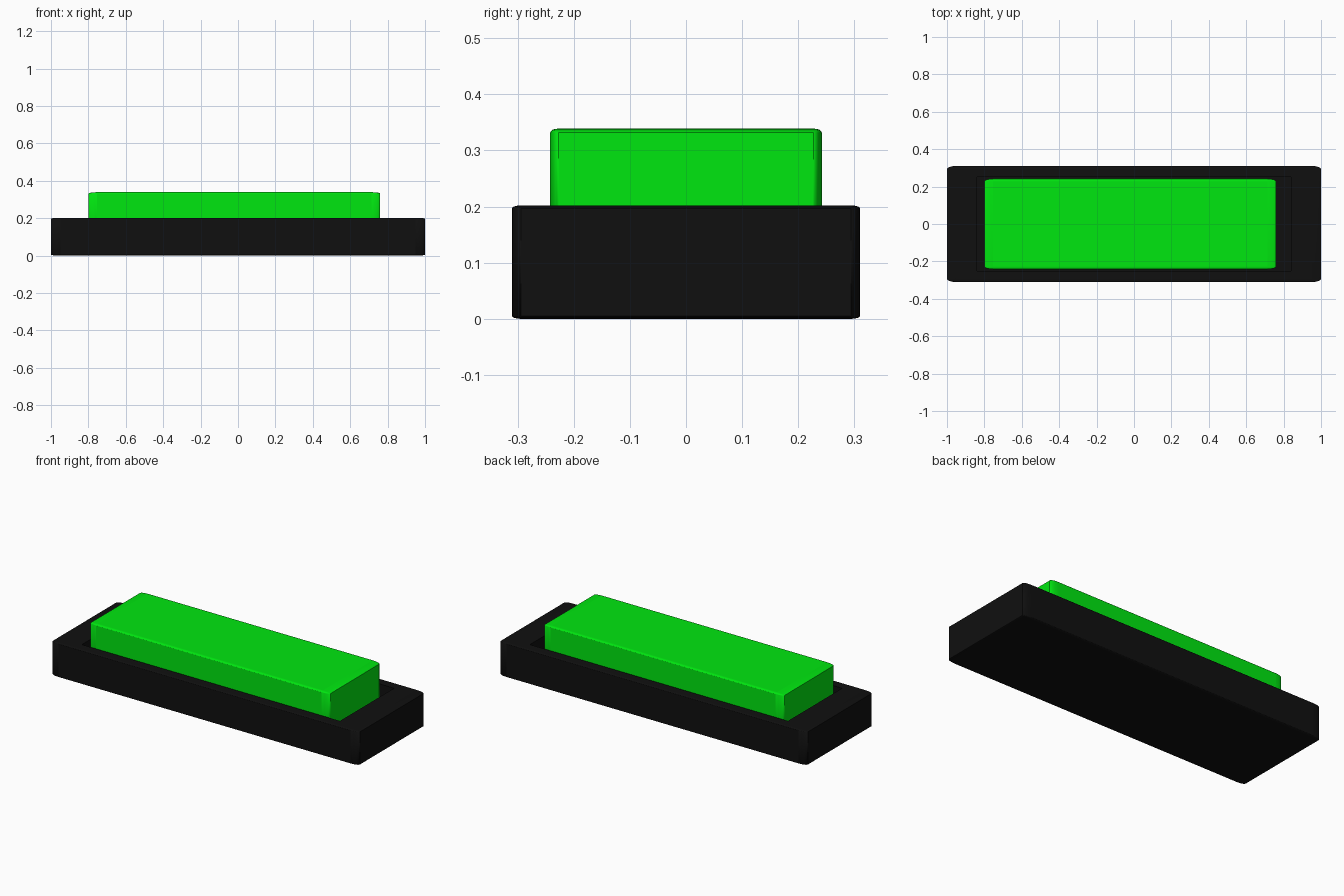
import bpy

if "Cube" in bpy.data.objects:
    bpy.data.objects.remove(bpy.data.objects["Cube"])


def material(name, color):
    m = bpy.data.materials.new(name)
    m.diffuse_color = color
    m.use_nodes = True
    m.node_tree.nodes["Principled BSDF"].inputs["Base Color"].default_value = m.diffuse_color
    return m


def block(name, x, y, z, mat=None, bevel=0.05):
    # unit cube stretched after bevelling, so rounding follows each axis
    bpy.ops.mesh.primitive_cube_add(size=2)
    ob = bpy.context.object
    ob.name = name
    ob.location = [(a + b) / 2 for a, b in (x, y, z)]
    ob.scale = [(b - a) / 2 for a, b in (x, y, z)]
    if bevel:
        mod = ob.modifiers.new("rounding", "BEVEL")
        mod.width = bevel
        mod.segments = 4
        mod.limit_method = "NONE"
    if mat:
        ob.data.materials.append(mat)
    return ob


black = material("black", (0.005, 0.005, 0.005, 1))
green = material("green", (0.0, 0.8, 0.005, 1))

# housing with a shallow slot in its top
housing = block("housing", (-1, 1), (-0.31, 0.31), (0, 0.202), black)
cutter = block("slot_cutter", (-0.84, 0.84), (-0.252, 0.252), (0.1, 0.3), black, 0)
cutter.hide_render = True
cutter.hide_viewport = True
cut = housing.modifiers.new("slot", "BOOLEAN")
cut.operation = "DIFFERENCE"
cut.solver = "EXACT"
cut.object = cutter

# sliding button, set slightly left of centre in the slot
button = block("button", (-0.8, 0.76), (-0.242, 0.242), (0.1, 0.339), green, 0.06)

# smooth rounding, flat faces
for ob in (housing, button):
    bpy.ops.object.select_all(action="DESELECT")
    ob.select_set(True)
    bpy.context.view_layer.objects.active = ob
    bpy.ops.object.shade_smooth_by_angle(angle=0.6)
